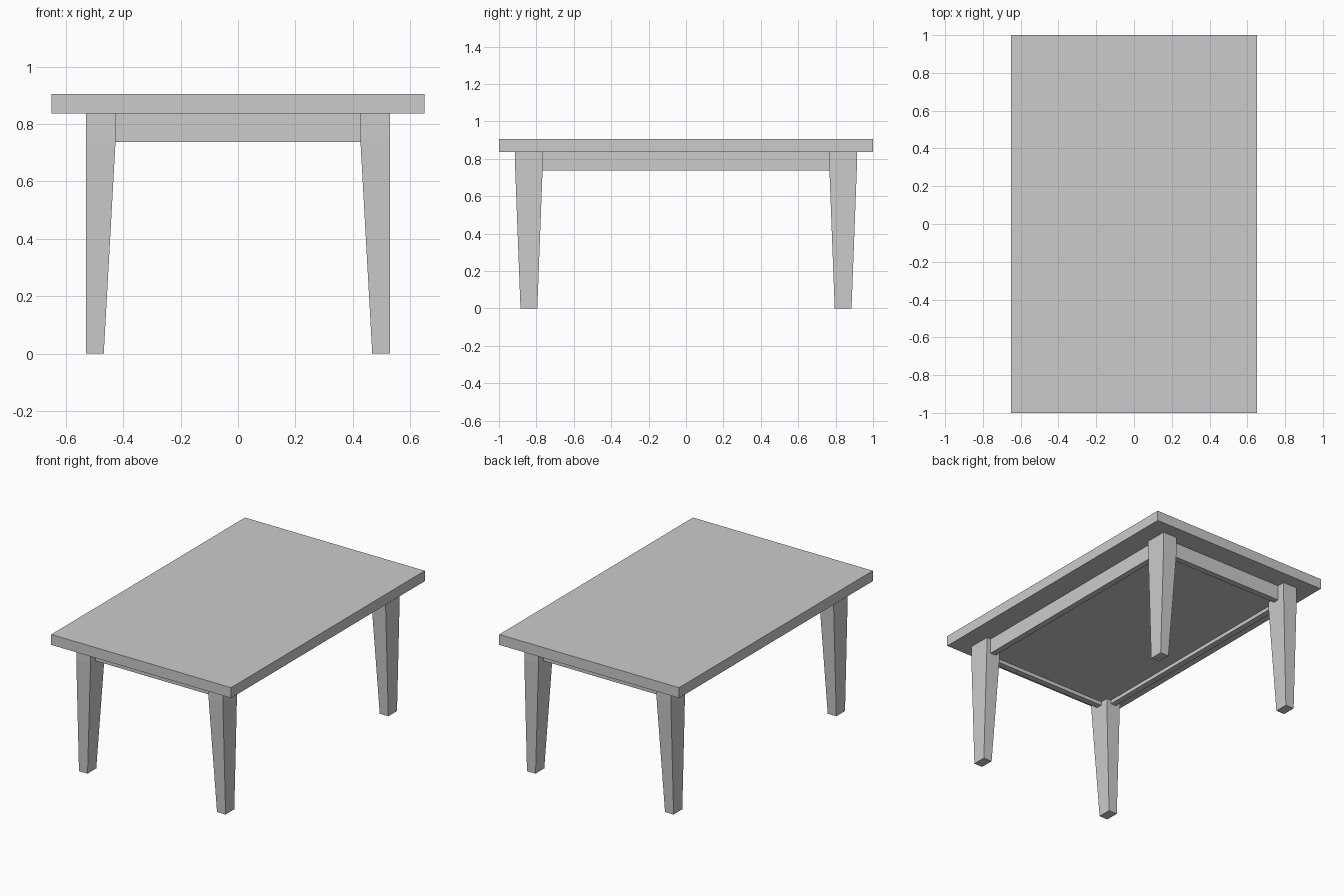
import bpy, bmesh

if "Cube" in bpy.data.objects:
    bpy.data.objects.remove(bpy.data.objects["Cube"])

TOP_Z, UNDER_Z, APRON_Z, PANEL_Z = 0.905, 0.837, 0.738, 0.762


def loft(name, *levels):
    """Four-sided solid through stacked rectangles (x0, x1, y0, y1, z)."""
    bm = bmesh.new()
    rings = []
    for x0, x1, y0, y1, z in levels:
        rings.append([bm.verts.new((x, y, z))
                      for x, y in ((x0, y0), (x1, y0), (x1, y1), (x0, y1))])
    bm.faces.new(rings[0][::-1])
    bm.faces.new(rings[-1])
    for a, b in zip(rings, rings[1:]):
        for i in range(4):
            j = (i + 1) % 4
            bm.faces.new((a[i], a[j], b[j], b[i]))
    bmesh.ops.recalc_face_normals(bm, faces=bm.faces)
    mesh = bpy.data.meshes.new(name)
    bm.to_mesh(mesh)
    bm.free()
    obj = bpy.data.objects.new(name, mesh)
    bpy.context.collection.objects.link(obj)
    return obj


def box(name, x0, x1, y0, y1, z0, z1):
    return loft(name, (x0, x1, y0, y1, z0), (x0, x1, y0, y1, z1))


def span(sign, a, b):
    return sorted((sign * a, sign * b))


# Tabletop slab
box("tabletop", -0.65, 0.65, -1, 1, UNDER_Z, TOP_Z)

# Legs: straight block beside the apron, tapered below; outer x face upright
for sx, side in ((-1, "left"), (1, "right")):
    for sy, end in ((-1, "front"), (1, "back")):
        block = (*span(sx, 0.427, 0.53), *span(sy, 0.767, 0.913))
        loft(f"{end}_{side}_leg",
             (*span(sx, 0.468, 0.53), *span(sy, 0.795, 0.885), 0),
             (*block, APRON_Z), (*block, UNDER_Z))

# Apron rails running between the legs
for sx, side in ((-1, "left"), (1, "right")):
    box(f"{side}_apron", *span(sx, 0.46, 0.50), -0.767, 0.767, APRON_Z, UNDER_Z)
for sy, end in ((-1, "front"), (1, "back")):
    box(f"{end}_apron", -0.427, 0.427, *span(sy, 0.82, 0.86), APRON_Z, UNDER_Z)

# Recessed panel closing the frame from below
box("under_panel", -0.46, 0.46, -0.82, 0.82, PANEL_Z, UNDER_Z)
